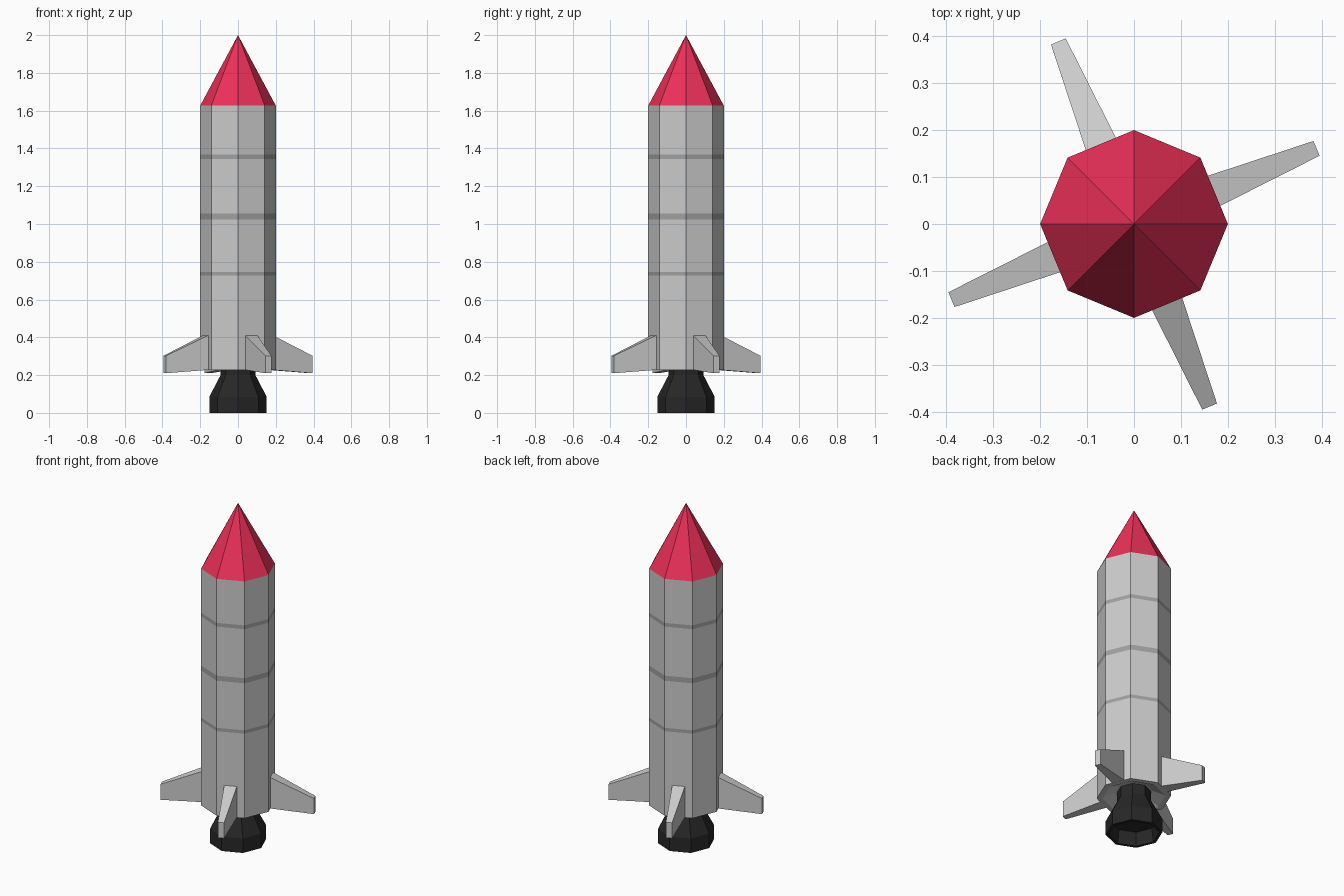
import bpy, bmesh
from math import sin, cos, pi, radians
from mathutils import Matrix

if "Cube" in bpy.data.objects:
    bpy.data.objects.remove(bpy.data.objects["Cube"])

SIDES = 8


def material(name, color):
    m = bpy.data.materials.new(name)
    m.diffuse_color = (*color, 1)
    m.use_nodes = True
    m.node_tree.nodes["Principled BSDF"].inputs["Base Color"].default_value = m.diffuse_color
    return m


red = material("red", (0.85, 0.03, 0.1))
grey = material("light_grey", (0.7, 0.7, 0.7))
dark = material("dark_grey", (0.36, 0.36, 0.36))
black = material("black", (0.02, 0.02, 0.02))
fin_grey = material("fin_grey", (0.55, 0.55, 0.55))


def finish(name, bm, mats):
    bmesh.ops.recalc_face_normals(bm, faces=bm.faces)
    mesh = bpy.data.meshes.new(name)
    bm.to_mesh(mesh)
    bm.free()
    for m in mats:
        mesh.materials.append(m)
    obj = bpy.data.objects.new(name, mesh)
    bpy.context.collection.objects.link(obj)
    return obj


def lathe(name, profile, mats, bands=()):
    """Octagonal sweep of (radius, z) points; bands lists segments using material 1."""
    bm = bmesh.new()
    rings = []
    for r, z in profile:
        if r == 0:
            rings.append([bm.verts.new((0, 0, z))] * SIDES)
        else:
            rings.append([bm.verts.new((r * cos(2 * pi * i / SIDES),
                                        r * sin(2 * pi * i / SIDES), z))
                          for i in range(SIDES)])
    for k, (a, b) in enumerate(zip(rings, rings[1:])):
        for i in range(SIDES):
            j = (i + 1) % SIDES
            corners = list(dict.fromkeys((a[i], a[j], b[j], b[i])))
            f = bm.faces.new(corners)
            f.material_index = 1 if k in bands else 0
    return finish(name, bm, mats)


# Body with a recessed base and three flush dark stripes
lathe("body",
      [(0, 0.26), (0.10, 0.26), (0.17, 0.227), (0.2, 0.227),
       (0.2, 0.727), (0.2, 0.747), (0.2, 1.025), (0.2, 1.055),
       (0.2, 1.345), (0.2, 1.367), (0.2, 1.627)],
      [grey, dark], bands=(4, 6, 8))

# Nose cone
lathe("nose_cone", [(0.2, 1.627), (0, 2.0)], [red])

# Hollow engine nozzle
lathe("engine_nozzle",
      [(0.09, 0.26), (0.092, 0.2), (0.152, 0.085), (0.152, 0),
       (0.135, 0), (0.125, 0.08), (0, 0.08)],
      [black])

# Four tapered fins, one on every second body face
for n in range(4):
    bm = bmesh.new()
    rings = []
    for x, half, z0, z1 in ((0.18, 0.035, 0.228, 0.413), (0.421, 0.017, 0.21, 0.302)):
        rings.append([bm.verts.new((x, y, z)) for y, z in
                      ((-half, z0), (half, z0), (half, z1), (-half, z1))])
    root, tip = rings
    bm.faces.new(root)
    bm.faces.new(tip)
    for i in range(4):
        j = (i + 1) % 4
        bm.faces.new((root[i], root[j], tip[j], tip[i]))
    bm.transform(Matrix.Rotation(radians(22.5 + 90 * n), 4, 'Z'))
    finish(f"fin_{n + 1}", bm, [fin_grey])
